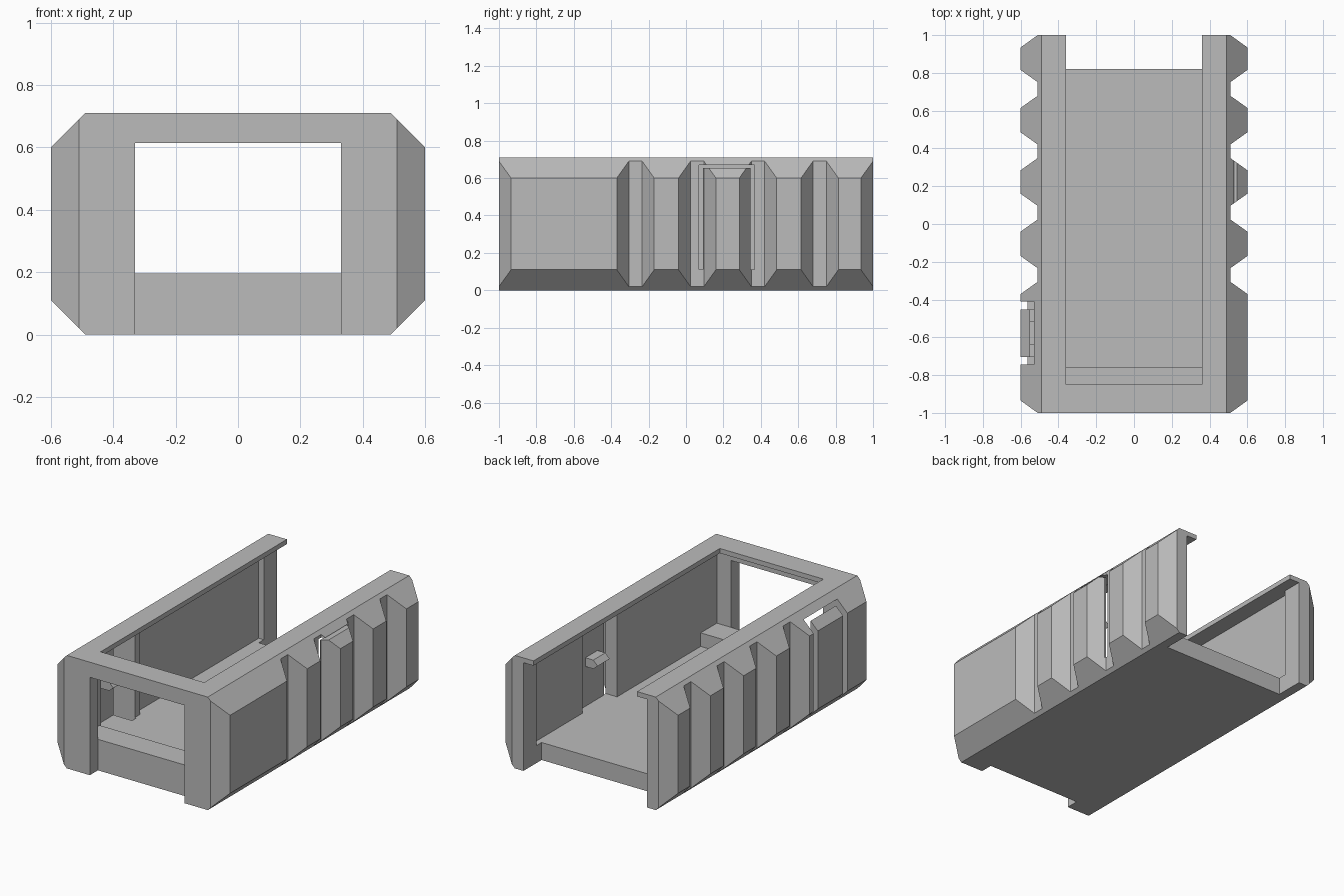
import bpy, bmesh

if "Cube" in bpy.data.objects:
    bpy.data.objects.remove(bpy.data.objects["Cube"])

gray = bpy.data.materials.new("light_gray")
gray.diffuse_color = (0.5, 0.5, 0.5, 1)
gray.use_nodes = True
gray.node_tree.nodes["Principled BSDF"].inputs["Base Color"].default_value = gray.diffuse_color


def prism(name, pts, axis, lo, hi):
    """Extrude a 2D profile along y (points are x,z) or z (points are x,y)."""
    bm = bmesh.new()
    at = (lambda p, t: (p[0], t, p[1])) if axis == 'y' else (lambda p, t: (p[0], p[1], t))
    a = [bm.verts.new(at(p, lo)) for p in pts]
    b = [bm.verts.new(at(p, hi)) for p in pts]
    n = len(pts)
    bm.faces.new(a)
    bm.faces.new(b[::-1])
    for i in range(n):
        bm.faces.new((a[i], b[i], b[(i + 1) % n], a[(i + 1) % n]))
    bmesh.ops.recalc_face_normals(bm, faces=bm.faces)
    me = bpy.data.meshes.new(name)
    bm.to_mesh(me)
    bm.free()
    ob = bpy.data.objects.new(name, me)
    me.materials.append(gray)
    bpy.context.collection.objects.link(ob)
    return ob


def box(name, x0, x1, y0, y1, z0, z1):
    x0, x1 = sorted((x0, x1))
    return prism(name, [(x0, y0), (x1, y0), (x1, y1), (x0, y1)], 'z', z0, z1)


def cut(target, cutter):
    cutter.hide_render = True
    m = target.modifiers.new("cut", 'BOOLEAN')
    m.operation, m.solver, m.object = 'DIFFERENCE', 'EXACT', cutter
    bpy.context.view_layer.objects.active = target
    bpy.ops.object.modifier_apply(modifier=m.name)
    bpy.data.objects.remove(cutter)


# Octagonal outer body
body = prism("body_shell", [(-.49, 0), (.49, 0), (.6, .11), (.6, .6),
                            (.49, .71), (-.49, .71), (-.6, .6), (-.6, .11)], 'y', -1, 1)

# Grip grooves and bevelled end corners on both sides
for s in (1, -1):
    for y in (.715, .385, .06, -.27):
        cut(body, prism("groove", [(s * .51, y - .036), (s * .51, y + .036), (s * .6, y + .1),
                                   (s * .7, y + .1), (s * .7, y - .1), (s * .6, y - .1)],
                        'z', -.1, .8))
    for e in (1, -1):
        cut(body, prism("corner", [(s * .51, e), (s * .6, e * .935), (s * .7, e * .935),
                                   (s * .7, e * 1.1), (s * .51, e * 1.1)], 'z', -.1, .8))

# Hollow interior, open at the back
cut(body, box("cavity", -.43, .43, -.92, 1.1, .11, .68))
# Open top between the rail lips
cut(body, box("top_opening", -.36, .36, -.85, 1.1, .6, .8))
# Floor notch at the back
cut(body, box("back_notch", -.43, .43, .82, 1.1, -.1, .2))
# Front window and recessed lower front
cut(body, box("front_window", -.33, .33, -1.1, -.92, -.1, .615))
cut(body, box("front_window_inner", -.33, .33, -.95, -.8, .15, .615))
# Shallow side wall pockets
cut(body, box("right_pocket", .4, .465, .365, .87, .11, .68))
cut(body, box("left_pocket", -.4, -.465, -.36, .87, .11, .68))


# Spring tabs: relief behind, slots on both sides and above, hook inside
def spring_tab(name, s, y0, y1, gap, relief, bottom):
    t0, t1 = y0 + gap, y1 - gap
    cut(body, box("relief", s * .4, s * relief, y0, y1, .11, .67))
    cut(body, box("slot_a", s * .42, s * .7, y0, t0, bottom, .67))
    cut(body, box("slot_b", s * .42, s * .7, t1, y1, bottom, .67))
    cut(body, box("slot_top", s * .42, s * .7, y0, y1, .655, .67))
    c = (t0 + t1) / 2
    prism(name, [(s * (relief + .01), .36), (s * .45, .36), (s * .42, .385),
                 (s * .45, .415), (s * (relief + .01), .415)], 'y', c - .06, c + .06)


spring_tab("right_tab_hook", 1, .07, .365, .021, .505, .11)
spring_tab("left_tab_hook", -1, -.745, -.41, .042, .55, .075)

# Raised ledge behind the front window
box("front_ledge", -.43, .43, -.92, -.76, .11, .195)
